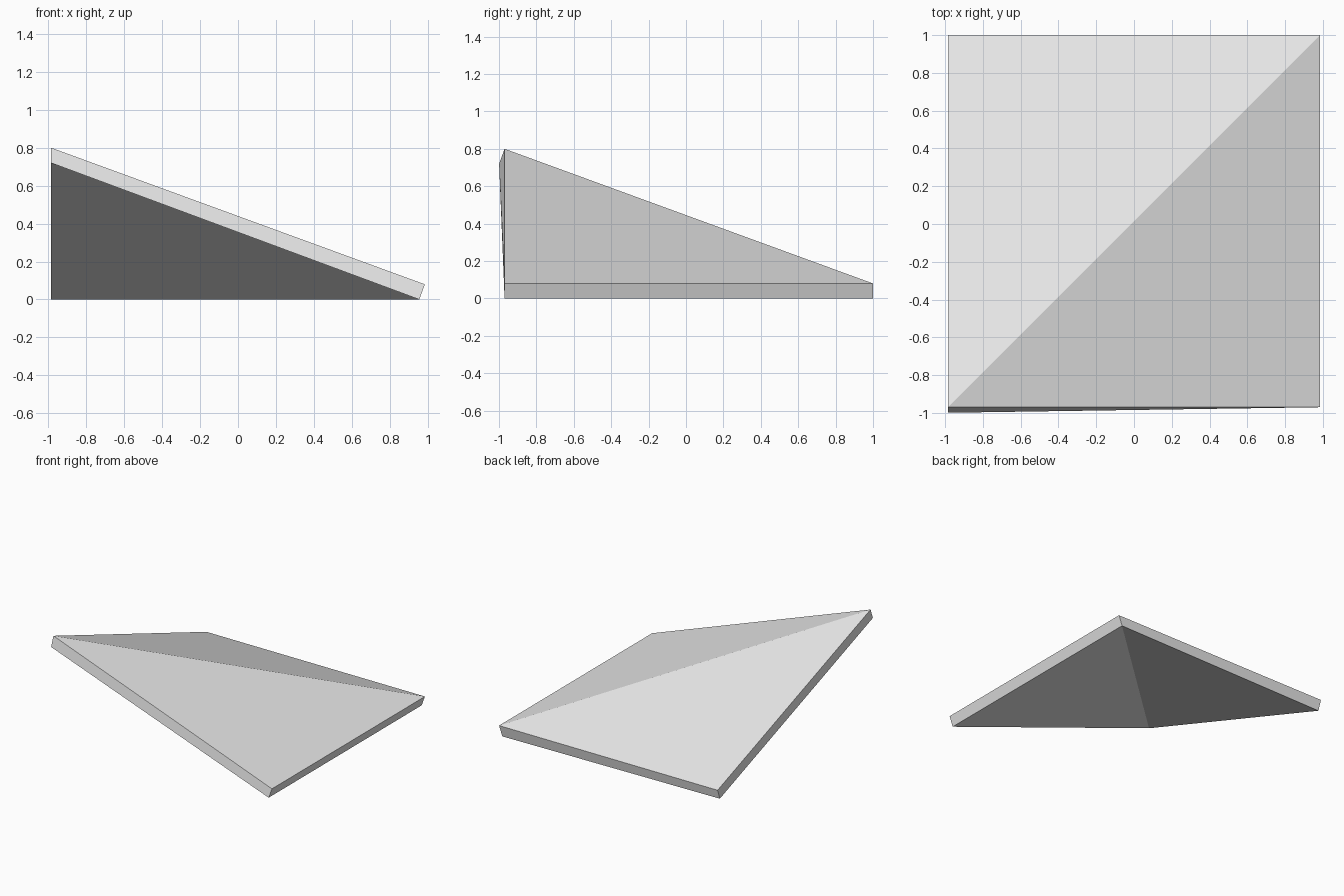
import bpy
import bmesh
from mathutils import Vector

cube = bpy.data.objects.get("Cube")
if cube:
    bpy.data.objects.remove(cube, do_unlink=True)

# One plain grey for the whole panel
grey = bpy.data.materials.new("light grey")
grey.use_nodes = True
colour = (0.8, 0.8, 0.8, 1)
grey.diffuse_color = colour
grey.node_tree.nodes["Principled BSDF"].inputs["Base Color"].default_value = colour

HALF = 0.985                # half the square's width
Y_MID = 0.015               # the peak's underside leans past the front edge
THICK, PEAK = 0.08, 0.8     # upright slab depth and peak height
LEAN = THICK * (PEAK - THICK) / (2 * HALF)

# Top corners in order: raised peak, right front, fold end, left back
top = [Vector((sx * HALF, sy * HALF + Y_MID, z))
       for sx, sy, z in ((-1, -1, PEAK), (1, -1, THICK), (1, 1, THICK), (-1, 1, THICK))]

# Each underside corner is pushed square to one of the two slopes
to_side = Vector((-LEAN, 0, -THICK))
to_front = Vector((0, -LEAN, -THICK))
under = [p + d for p, d in zip(top, (to_front, to_side, to_side, to_front))]

bm = bmesh.new()
t = [bm.verts.new(p) for p in top]
u = [bm.verts.new(p) for p in under]

# Two slopes folded along the diagonal, above and below
for a, b, c in ((0, 1, 2), (0, 2, 3)):
    bm.faces.new((t[a], t[b], t[c]))
    bm.faces.new((u[c], u[b], u[a]))

# Rim around the four edges
for i in range(4):
    j = (i + 1) % 4
    bm.faces.new((t[j], t[i], u[i], u[j]))
bmesh.ops.recalc_face_normals(bm, faces=bm.faces)

mesh = bpy.data.meshes.new("folded_corner_panel")
bm.to_mesh(mesh)
bm.free()
mesh.materials.append(grey)
panel = bpy.data.objects.new("folded_corner_panel", mesh)
bpy.context.collection.objects.link(panel)
